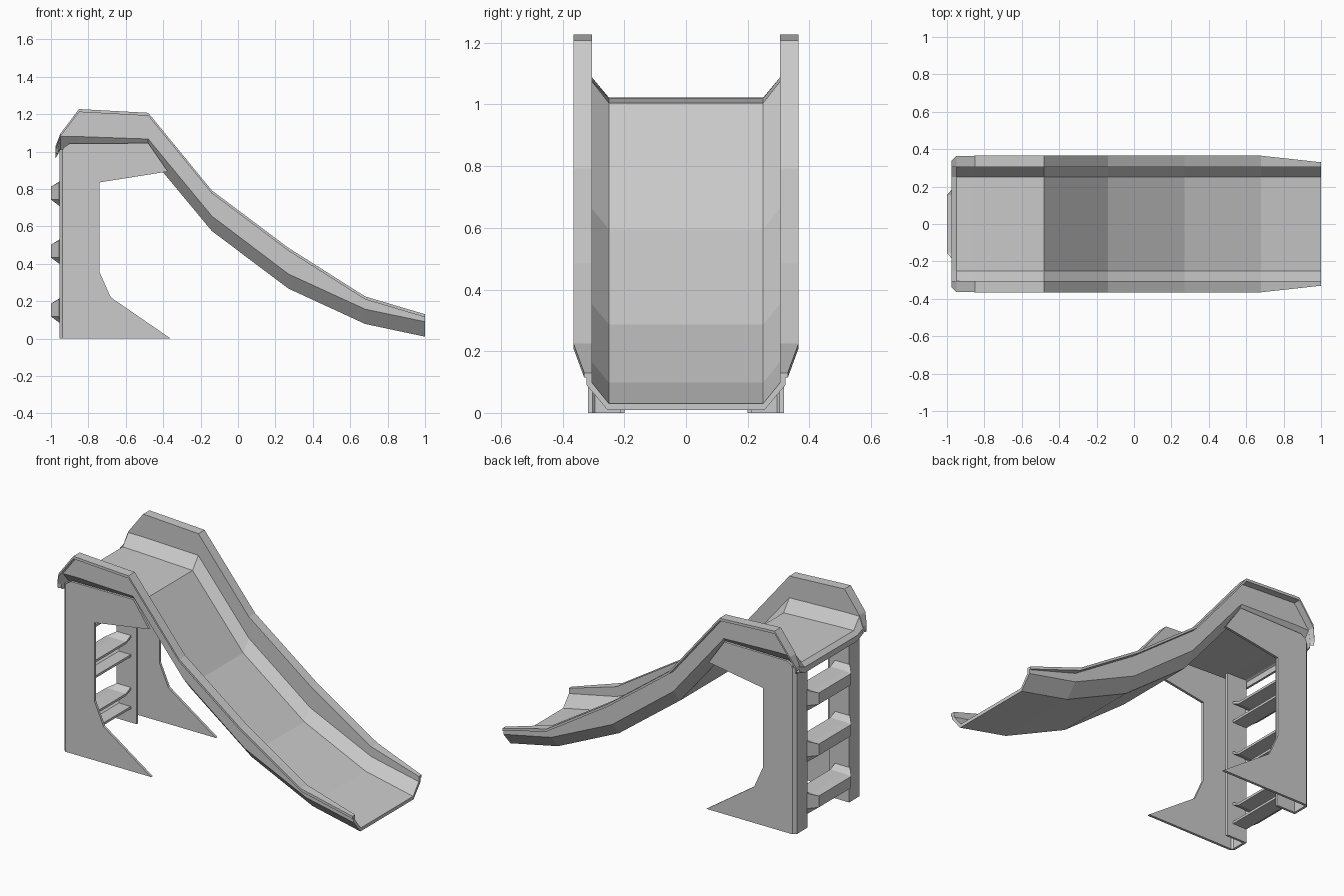
import bpy, bmesh

if "Cube" in bpy.data.objects:
    bpy.data.objects.remove(bpy.data.objects["Cube"])


def finish(name, bm):
    bmesh.ops.recalc_face_normals(bm, faces=bm.faces)
    me = bpy.data.meshes.new(name)
    bm.to_mesh(me)
    bm.free()
    ob = bpy.data.objects.new(name, me)
    bpy.context.collection.objects.link(ob)
    return ob


def loft(name, rings):
    """Skin a list of equal closed rings and cap both ends."""
    bm = bmesh.new()
    vs = [[bm.verts.new(p) for p in r] for r in rings]
    n = len(rings[0])
    for a, b in zip(vs, vs[1:]):
        for i in range(n):
            j = (i + 1) % n
            bm.faces.new((a[i], a[j], b[j], b[i]))
    bm.faces.new(vs[0])
    bm.faces.new(vs[-1])
    return finish(name, bm)


# Chute: one folded-rim cross-section carried through the stations
def section(x, dx, floor, slope, rim, width):
    lip = rim - 0.016
    bottom = floor - (0.02 if dx == 0 else 0.003)
    xo = x + dx
    half = [(xo, 0.255, bottom), (xo, 0.322, min(slope - 0.008, lip)),
            (xo, 0.322, lip), (x, width, lip), (x, width, rim),
            (x, 0.305, rim), (x, 0.305, slope), (x, 0.25, floor)]
    return half + [(px, -py, pz) for px, py, pz in reversed(half)]


stations = [  # x, shell offset, floor, slope top, rim, rim half width
    (-0.975, 0.015, 0.965, 0.99, 1.005, 0.335),
    (-0.975, 0.015, 1.000, 1.02, 1.030, 0.340),
    (-0.950, 0, 1.022, 1.088, 1.095, 0.363),
    (-0.850, 0, 1.020, 1.088, 1.227, 0.365),
    (-0.480, 0, 1.005, 1.075, 1.207, 0.365),
    (-0.140, 0, 0.595, 0.663, 0.792, 0.365),
    (0.270, 0, 0.287, 0.353, 0.485, 0.365),
    (0.680, 0, 0.098, 0.165, 0.225, 0.365),
    (1.000, 0, 0.030, 0.098, 0.130, 0.330)]
loft("slide_chute", [section(*s) for s in stations])

# Side supports: a flat cut-out plate and a folded ladder post per side
plate = [(-0.935, 0), (-0.36, 0), (-0.68, 0.22), (-0.74, 0.355), (-0.74, 0.835),
         (-0.375, 0.893), (-0.48, 1.045), (-0.90, 1.042), (-0.935, 1.02)]
outer = [(-0.92, 0.318), (-0.937, 0.318), (-0.955, 0.30), (-0.955, 0.20), (-0.82, 0.20)]
inner = [(-0.82, 0.214), (-0.941, 0.214), (-0.941, 0.295), (-0.932, 0.303), (-0.92, 0.303)]
for side, s in (("left", -1), ("right", 1)):
    loft(side + "_support_plate",
         [[(x, s * y, z) for x, z in plate] for y in (0.303, 0.318)])
    loft(side + "_ladder_post",
         [[(x, s * y, z) for x, y in outer + inner] for z in (0, 1.01)])


# Ladder rungs: hollow channels open towards the slide, flared at the posts
def rung_ring(y, nose, top, bottom, zc):
    back, t = -0.86, 0.014
    prof = [(back, top), (-0.953, top), (nose, top - 0.005), (nose, bottom),
            (-0.953, bottom - 0.035), (back, bottom - 0.035),
            (back, bottom - 0.035 + t), (-0.953 + t, bottom - 0.035 + t),
            (nose + t, bottom + t), (nose + t, top - 0.005 - t),
            (-0.953 + t, top - t), (back, top - t)]
    return [(x, y, zc + z) for x, z in prof]


for i, zc in enumerate((0.15, 0.465, 0.775)):
    shape = [(-0.205, -0.957, 0.065, -0.032), (-0.155, -1.0, 0.042, -0.032),
             (0.155, -1.0, 0.042, -0.032), (0.205, -0.957, 0.065, -0.032)]
    loft("ladder_rung_%d" % (i + 1), [rung_ring(*p, zc) for p in shape])
